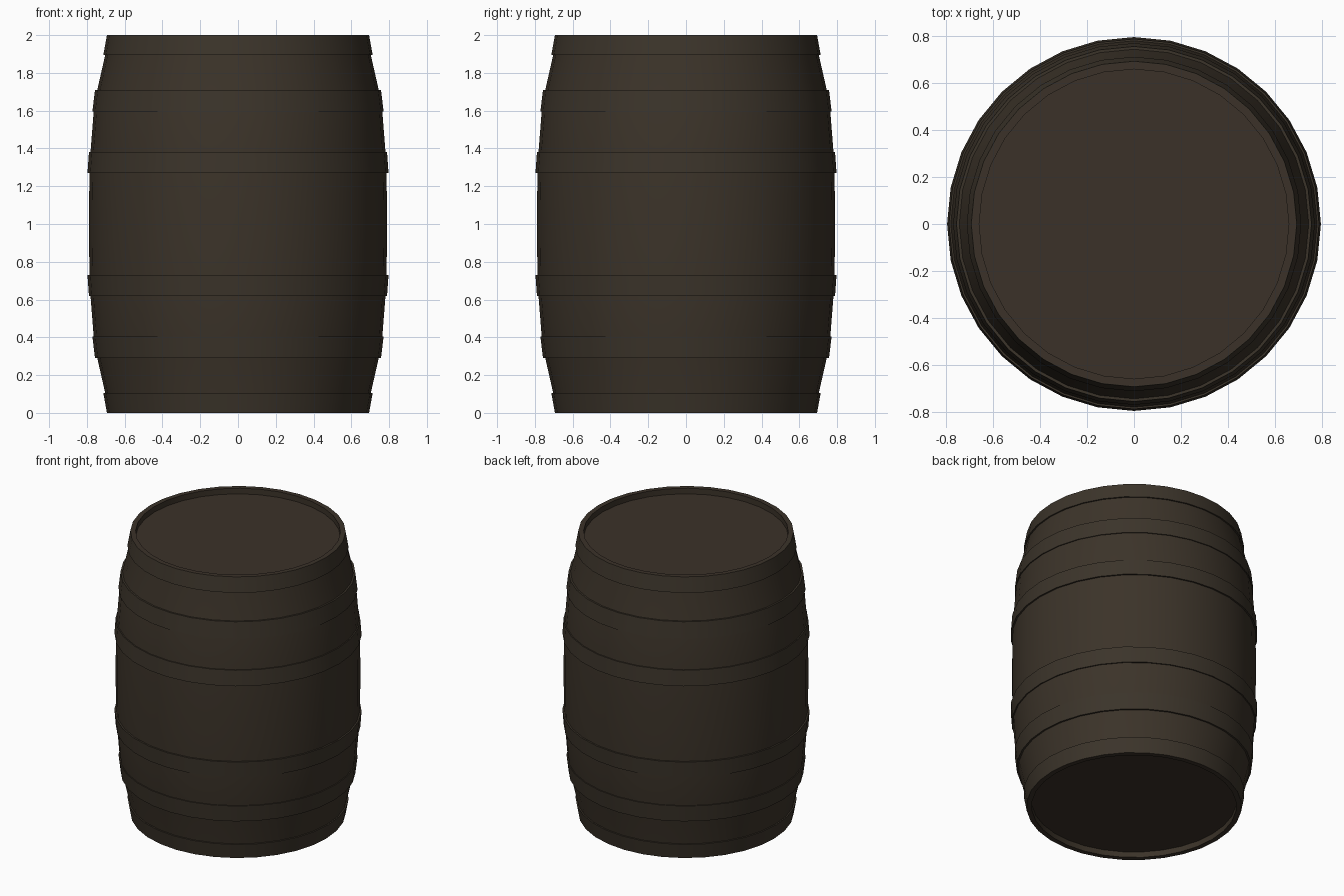
import bpy, bmesh, math

if "Cube" in bpy.data.objects:
    bpy.data.objects.remove(bpy.data.objects["Cube"])

SIDES = 32


def material(name, rgb):
    m = bpy.data.materials.new(name)
    m.diffuse_color = (*rgb, 1)
    m.use_nodes = True
    m.node_tree.nodes["Principled BSDF"].inputs["Base Color"].default_value = m.diffuse_color
    return m


stave_wood = material("dark stave wood", (0.044, 0.033, 0.022))
head_wood = material("dark head wood", (0.044, 0.031, 0.022))
hoop_metal = material("dark hoop", (0.044, 0.034, 0.023))


def lathe(name, profile, mat, close=False):
    """Spin a (radius, z) profile around the z axis."""
    bm = bmesh.new()
    rings = []
    for r, z in profile:
        rings.append([bm.verts.new((r * math.cos(2 * math.pi * i / SIDES),
                                    r * math.sin(2 * math.pi * i / SIDES), z))
                      for i in range(SIDES)])
    pairs = list(zip(rings, rings[1:]))
    if close:
        pairs.append((rings[-1], rings[0]))
    for a, b in pairs:
        for i in range(SIDES):
            j = (i + 1) % SIDES
            bm.faces.new((a[i], a[j], b[j], b[i]))
    if not close:
        bm.faces.new(rings[-1])
        bm.faces.new(rings[0][::-1])
    bmesh.ops.recalc_face_normals(bm, faces=bm.faces[:])
    me = bpy.data.meshes.new(name)
    bm.to_mesh(me)
    bm.free()
    ob = bpy.data.objects.new(name, me)
    bpy.context.collection.objects.link(ob)
    me.materials.append(mat)
    bpy.context.view_layer.objects.active = ob
    ob.select_set(True)
    bpy.ops.object.shade_smooth_by_angle(angle=math.radians(30))
    ob.select_set(False)
    return ob


# Bulging stave body with recessed heads, mirrored about z = 1
half = [(0.66, 0.04), (0.66, 0.0), (0.69, 0.0), (0.703, 0.105), (0.745, 0.29),
        (0.764, 0.405), (0.781, 0.62), (0.786, 0.73), (0.789, 0.92)]
body = lathe("barrel_body",
             half + [(r, 2 - z) for r, z in reversed(half)], stave_wood)
body.data.materials.append(head_wood)
for f in body.data.polygons:
    if abs(f.normal.z) > 0.9:
        f.material_index = 1

# Hoops: bottom z, top z, bottom radius, top radius
hoops = [("end", 0.0, 0.105, 0.694, 0.713),
         ("quarter", 0.29, 0.405, 0.757, 0.771),
         ("belly", 0.62, 0.73, 0.789, 0.797)]
for label, z0, z1, r0, r1 in hoops:
    prof = [(r0 - 0.025, z0), (r0, z0), (r1, z1), (r1 - 0.025, z1)]
    lathe("lower_" + label + "_hoop", prof, hoop_metal, True)
    lathe("upper_" + label + "_hoop",
          [(r, 2 - z) for r, z in prof], hoop_metal, True)
